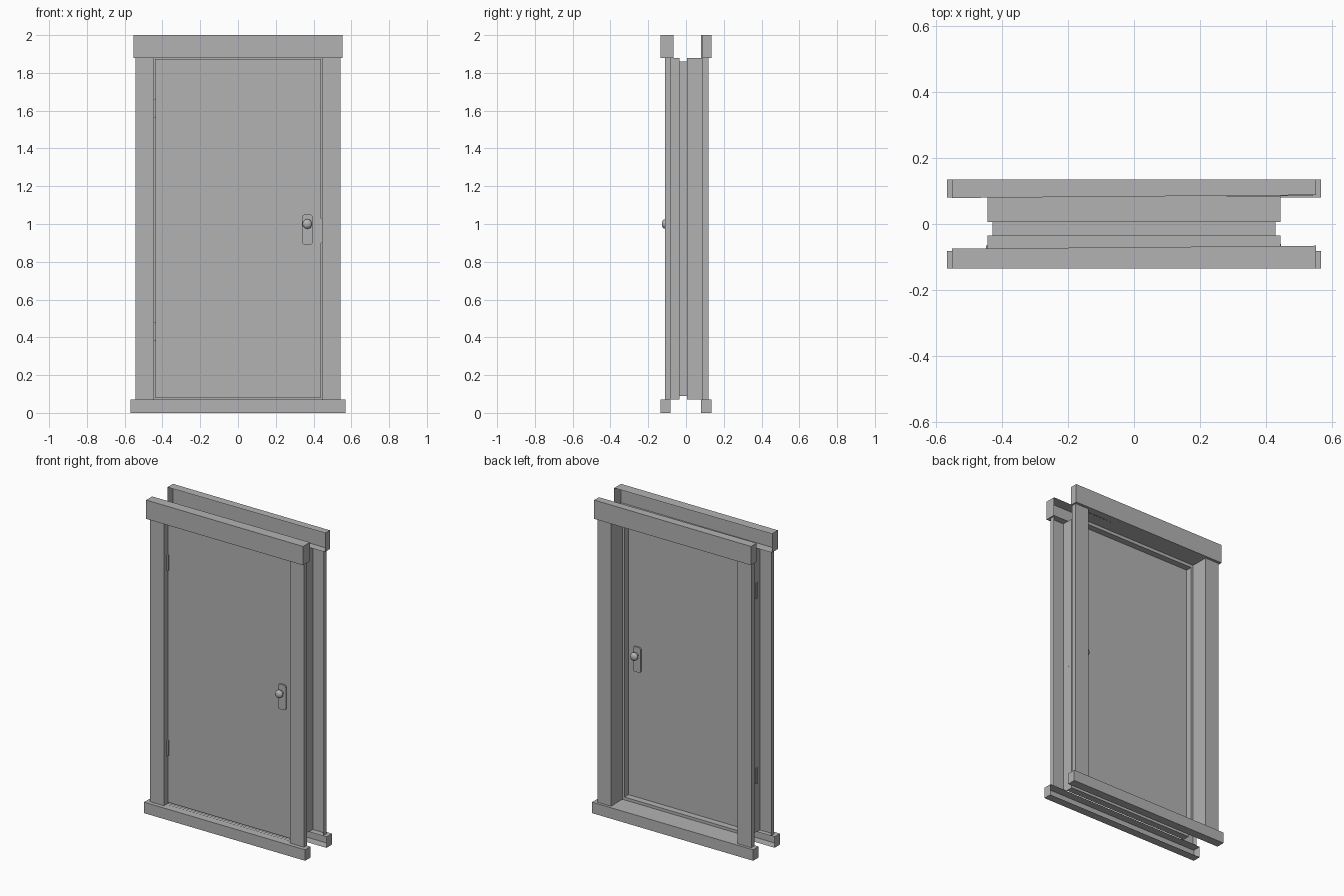
import bpy, bmesh, math
from mathutils import Matrix, Vector

if "Cube" in bpy.data.objects:
    bpy.data.objects.remove(bpy.data.objects["Cube"], do_unlink=True)

grey = bpy.data.materials.new("plain_grey")
grey.use_nodes = True
grey.diffuse_color = (0.45, 0.45, 0.45, 1)
grey.node_tree.nodes["Principled BSDF"].inputs["Base Color"].default_value = (0.45, 0.45, 0.45, 1)


def finish(name, bm, smooth=False):
    mesh = bpy.data.meshes.new(name)
    bm.to_mesh(mesh)
    bm.free()
    mesh.materials.append(grey)
    obj = bpy.data.objects.new(name, mesh)
    bpy.context.collection.objects.link(obj)
    if smooth:
        bpy.ops.object.select_all(action='DESELECT')
        obj.select_set(True)
        bpy.context.view_layer.objects.active = obj
        bpy.ops.object.shade_smooth_by_angle(angle=math.radians(40))
    return obj


def box(name, x, y, z, open_side=0, skew=0.0, corner=0.0):
    """Box from ranges; open_side removes the -y or +y face, skew shifts that side's +x end."""
    bm = bmesh.new()
    bmesh.ops.create_cube(bm, size=1)
    for v in bm.verts:
        side = v.co.y * open_side > 0
        right = v.co.x > 0
        v.co = [r[0] if c < 0 else r[1] for c, r in zip(v.co, (x, y, z))]
        if side and right:
            v.co.y += skew
    bm.normal_update()
    if open_side:
        inner = [f for f in bm.faces if f.normal.y * open_side > 0.9]
        bmesh.ops.delete(bm, geom=inner, context='FACES_ONLY')
    if corner:
        edges = [e for e in bm.edges
                 if abs((e.verts[0].co - e.verts[1].co).normalized().y) > 0.9]
        bmesh.ops.bevel(bm, geom=edges, offset=corner, segments=5, profile=0.5, affect='EDGES')
    return finish(name, bm, corner > 0)


# Casings: hollow boards, open towards the wall
for side, header_y, post_y, sill_y, open_side in (
        ("front", (-0.135, -0.075), (-0.11, -0.08), (-0.135, -0.082), 1),
        ("back", (0.079, 0.135), (0.085, 0.118), (0.08, 0.135), -1)):
    box(side + "_header", (-0.553, 0.553), header_y, (1.88, 2.0), open_side, 0.009)
    box(side + "_sill", (-0.568, 0.568), sill_y, (0.0, 0.07), open_side)
    box(side + "_post_left", (0.445, 0.543), post_y, (0.07, 1.88), open_side)
    box(side + "_post_right", (-0.543, -0.445), post_y, (0.07, 1.88), open_side)

# Frame lining: thin rectangular rings stepping inwards at the door stop
wide, narrow = (0.445, 0.072, 1.88), (0.43, 0.09, 1.86)
bm = bmesh.new()
rings = []
for y, (w, low, high) in ((-0.08, wide), (-0.035, wide), (-0.035, narrow),
                          (0.006, narrow), (0.006, wide), (0.085, wide)):
    rings.append([bm.verts.new((px, y, pz)) for px, pz in
                  ((-w, low), (w, low), (w, high), (-w, high))])
for a, b in zip(rings, rings[1:]):
    for i in range(4):
        j = (i + 1) % 4
        bm.faces.new((a[i], b[i], b[j], a[j]))
finish("frame_lining", bm)

# Door leaf with hinges and strike plate
box("door_leaf", (-0.44, 0.44), (-0.075, -0.036), (0.08, 1.873))
for name, z in (("lower_hinge", 0.38), ("upper_hinge", 1.56)):
    box(name, (-0.45, -0.434), (-0.085, -0.065), (z, z + 0.1))
box("strike_plate", (0.438, 0.446), (-0.079, -0.06), (0.9, 1.03))

# Handles on both faces: rounded plate and turned knob
knob_profile = ((0.011, 0.0), (0.011, 0.020), (0.019, 0.023), (0.0245, 0.029),
                (0.0255, 0.036), (0.0235, 0.043), (0.017, 0.049), (0.009, 0.052), (0.0, 0.053))
for side, y, d in (("front", -0.075, -1), ("back", -0.036, 1)):
    box(side + "_handle_plate", (0.34, 0.395), sorted((y, y + d * 0.008)), (0.89, 1.05), corner=0.014)
    bm = bmesh.new()
    pts = [bm.verts.new((0.367 + r, y + d * h, 1.0)) for r, h in knob_profile]
    edges = [bm.edges.new(p) for p in zip(pts, pts[1:])]
    bmesh.ops.spin(bm, geom=pts + edges, cent=(0.367, y, 1.0), axis=(0, 1, 0),
                   angle=math.tau, steps=24)
    bmesh.ops.remove_doubles(bm, verts=bm.verts, dist=0.0001)
    bmesh.ops.recalc_face_normals(bm, faces=bm.faces)
    finish(side + "_knob", bm, True)
